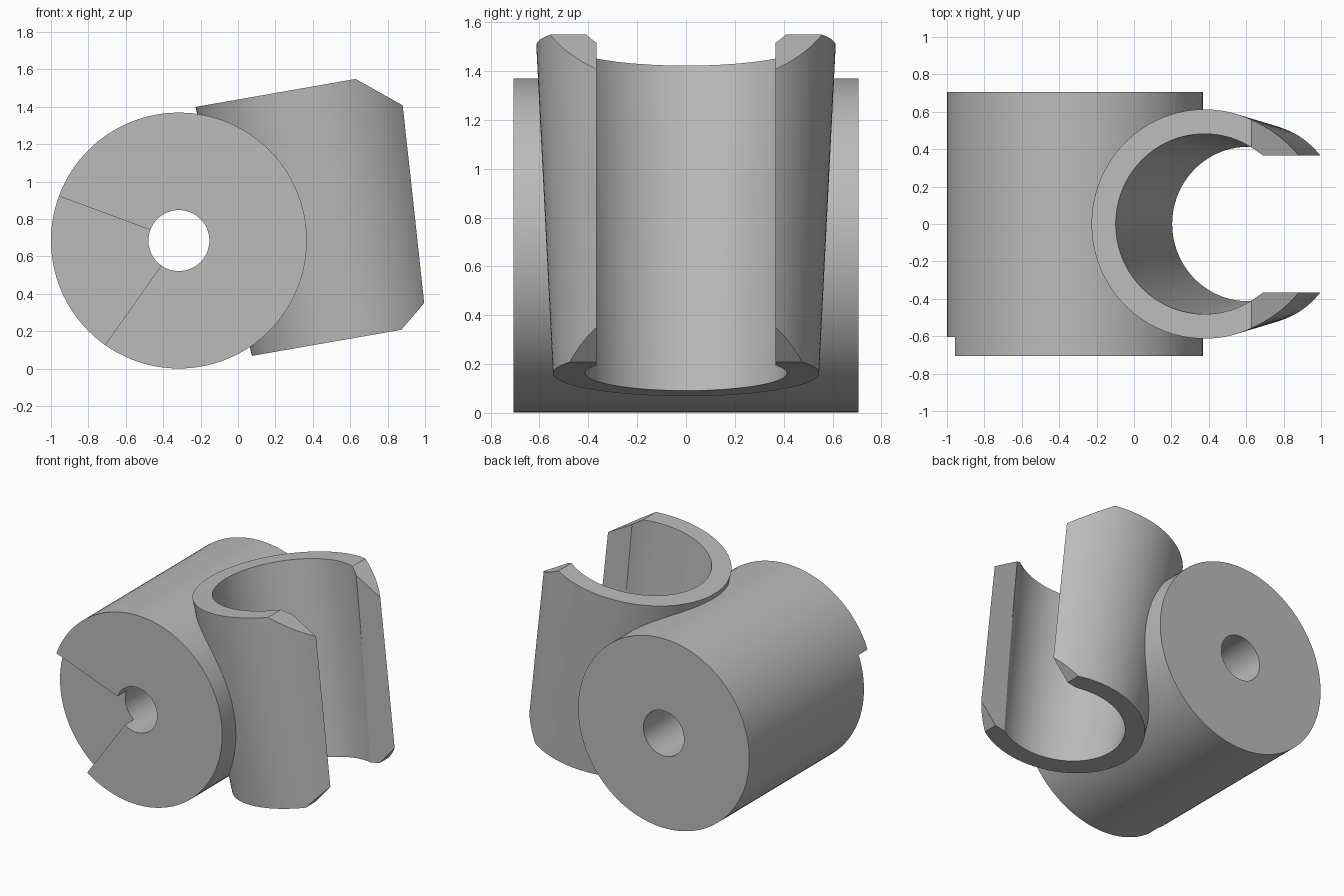
import bpy
import bmesh
from math import radians, cos, sin
from mathutils import Matrix, Vector

cube = bpy.data.objects.get("Cube")
if cube:
    bpy.data.objects.remove(cube, do_unlink=True)

grey = bpy.data.materials.new("plain grey")
grey.use_nodes = True
grey.diffuse_color = (0.5, 0.5, 0.5, 1)
grey.node_tree.nodes["Principled BSDF"].inputs["Base Color"].default_value = (0.5, 0.5, 0.5, 1)

HUB = Vector((-0.316, 0, 0.685))       # hub axis position
HUB_R, HUB_HALF = 0.684, 0.706
SOCKET = Vector((0.494, 0, 0.8335))    # middle of the split socket
TILT = radians(-9.9)
LENGTH = 1.363


def finish(name, bm):
    bmesh.ops.recalc_face_normals(bm, faces=bm.faces)
    mesh = bpy.data.meshes.new(name)
    bm.to_mesh(mesh)
    bm.free()
    mesh.materials.append(grey)
    ob = bpy.data.objects.new(name, mesh)
    bpy.context.collection.objects.link(ob)
    return ob


def cone(name, r_low, r_high, length, centre, axis_angle, axis, segments=128):
    bm = bmesh.new()
    place = Matrix.Translation(centre) @ Matrix.Rotation(axis_angle, 4, axis)
    bmesh.ops.create_cone(bm, cap_ends=True, segments=segments, radius1=r_low,
                          radius2=r_high, depth=length, matrix=place)
    return finish(name, bm)


def prism(name, outline, y0, y1):
    """Extrude an (x, z) outline along y."""
    bm = bmesh.new()
    face = bm.faces.new([bm.verts.new((x, y0, z)) for x, z in outline])
    side = bmesh.ops.extrude_face_region(bm, geom=[face])["geom"]
    verts = [v for v in side if isinstance(v, bmesh.types.BMVert)]
    bmesh.ops.translate(bm, verts=verts, vec=(0, y1 - y0, 0))
    return finish(name, bm)


def combine(target, tool, operation):
    tool.hide_render = True
    mod = target.modifiers.new(tool.name, "BOOLEAN")
    mod.operation = operation
    mod.solver = "EXACT"
    mod.object = tool
    bpy.context.view_layer.objects.active = target
    bpy.ops.object.modifier_apply(modifier=mod.name)
    bpy.data.objects.remove(tool, do_unlink=True)


def chamfer(name, a, b):
    """Prism on the outer side of the line a-b."""
    a, b = Vector(a), Vector(b)
    along = (b - a).normalized()
    out = Vector((along.y, -along.x))
    if out.x < 0:
        out = -out
    p, q = a - along * 0.5, b + along * 0.5
    return prism(name, [p, q, q + out * 0.6, p + out * 0.6], -1, 1)


# Hub and tapered socket joined into one body
body = cone("hub_with_split_socket", HUB_R, HUB_R, 2 * HUB_HALF, HUB, radians(90), "X")
combine(body, cone("socket_outside", 0.545, 0.613, LENGTH, SOCKET, TILT, "Y"), "UNION")

# Tapered bore through the socket, and its open side
combine(body, cone("bore", 0.408, 0.487, LENGTH + 0.2, SOCKET, TILT, "Y"), "DIFFERENCE")
slot = [(0.6, -0.3), (1.5, -0.3), (1.5, 2), (0.6, 2)]
combine(body, prism("slot", slot, -0.367, 0.367), "DIFFERENCE")

# Chamfered corners of the socket lips
combine(body, chamfer("top_chamfer", (0.631, 1.548), (0.887, 1.404)), "DIFFERENCE")
combine(body, chamfer("bottom_chamfer", (0.872, 0.206), (1.0, 0.356)), "DIFFERENCE")

# Hub hole
combine(body, cone("hub_hole", 0.163, 0.163, 2, HUB, radians(90), "X", 64), "DIFFERENCE")

# Shallow wedge recess on the front of the hub
wedge = [(HUB.x, HUB.z)]
for angle in (159.7, 234.7):
    wedge.append((HUB.x + 1.2 * cos(radians(angle)), HUB.z + 1.2 * sin(radians(angle))))
combine(body, prism("wedge_recess", wedge, -1, -0.604), "DIFFERENCE")

bpy.ops.object.select_all(action="DESELECT")
body.select_set(True)
bpy.context.view_layer.objects.active = body
bpy.ops.object.shade_smooth_by_angle(angle=radians(25))
